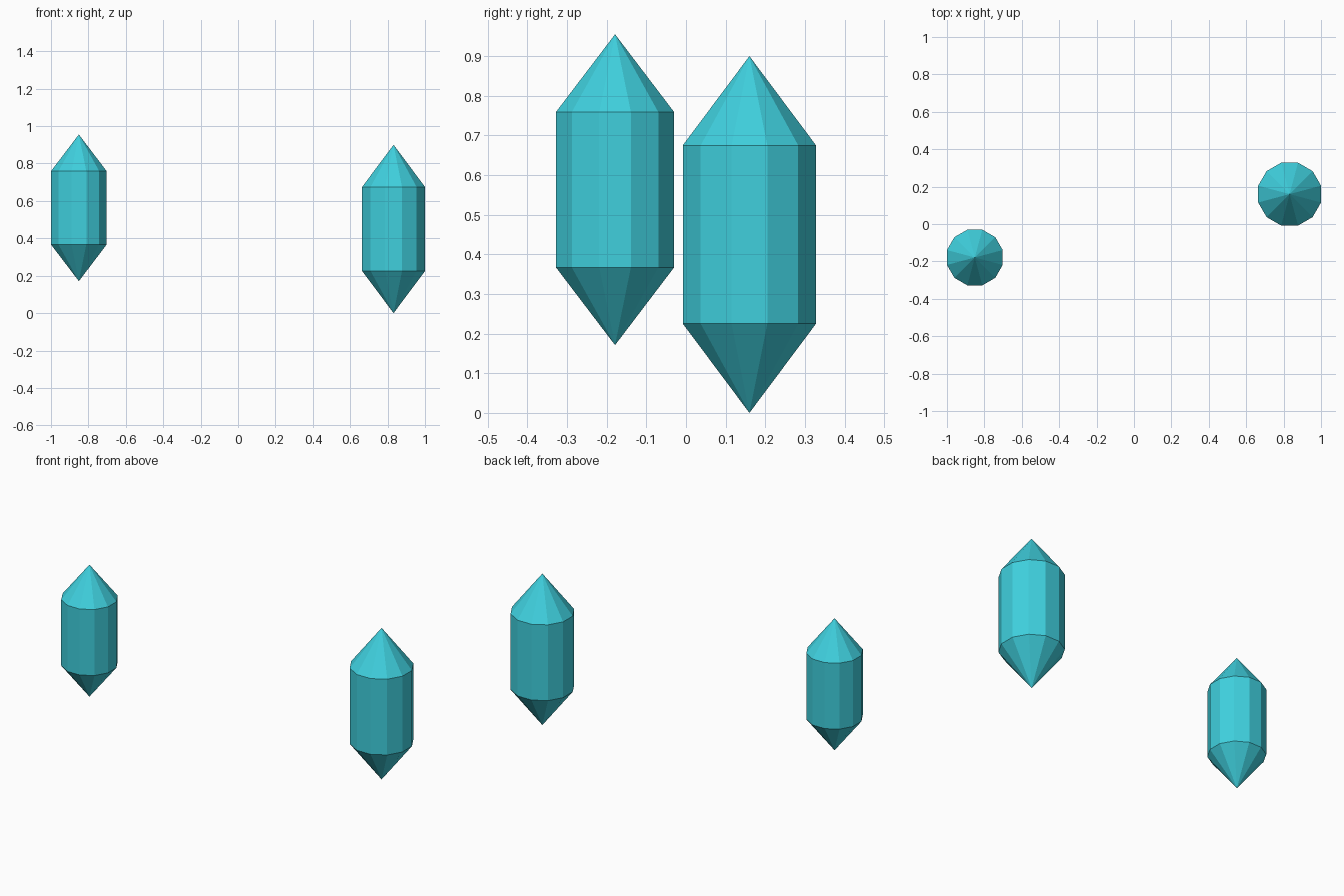
import bpy
import bmesh
from math import cos, sin, pi

if "Cube" in bpy.data.objects:
    bpy.data.objects.remove(bpy.data.objects["Cube"])

SIDES = 12

teal = bpy.data.materials.new("teal_crystal")
teal.diffuse_color = (0.05, 0.63, 0.73, 1.0)
teal.use_nodes = True
teal.node_tree.nodes["Principled BSDF"].inputs["Base Color"].default_value = teal.diffuse_color


def crystal(name, x, y, half_width, z_bottom, z_low, z_high, z_top):
    """Twelve-sided prism with a point at each end, flats facing the axes."""
    bm = bmesh.new()
    r = half_width / cos(pi / SIDES)

    def ring(z):
        angles = [2 * pi * (i + 0.5) / SIDES for i in range(SIDES)]
        return [bm.verts.new((r * cos(a), r * sin(a), z)) for a in angles]

    low, high = ring(z_low), ring(z_high)
    bottom = bm.verts.new((0, 0, z_bottom))
    top = bm.verts.new((0, 0, z_top))
    for i in range(SIDES):
        j = (i + 1) % SIDES
        bm.faces.new((low[i], low[j], high[j], high[i]))
        bm.faces.new((high[i], high[j], top))
        bm.faces.new((low[j], low[i], bottom))

    mesh = bpy.data.meshes.new(name)
    bm.to_mesh(mesh)
    bm.free()
    mesh.materials.append(teal)
    obj = bpy.data.objects.new(name, mesh)
    obj.location = (x, y, 0)
    bpy.context.collection.objects.link(obj)
    return obj


# Small floating crystal on the left, larger one on the right
crystal("small_crystal", -0.851, -0.179, 0.149, 0.171, 0.367, 0.759, 0.955)
crystal("large_crystal", 0.832, 0.160, 0.168, 0.0, 0.225, 0.675, 0.90)
